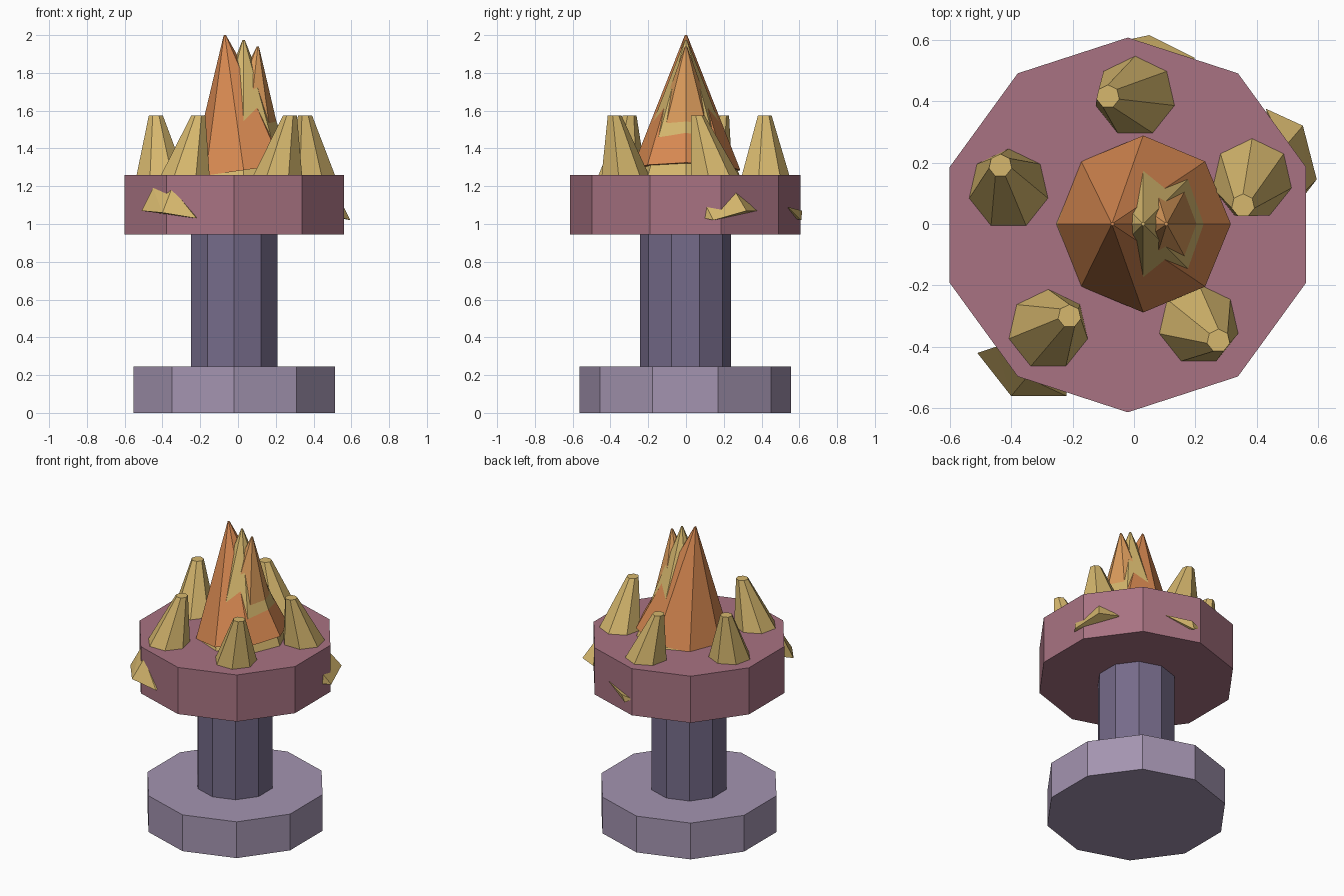
import bpy, bmesh, math
from mathutils import Vector

cube = bpy.data.objects.get("Cube")
if cube:
    bpy.data.objects.remove(cube, do_unlink=True)


def to_linear(c):
    return c / 12.92 if c <= 0.04045 else ((c + 0.055) / 1.055) ** 2.4


def material(name, *srgb):
    color = [to_linear(c) for c in srgb] + [1]
    mat = bpy.data.materials.new(name)
    mat.use_nodes = True
    mat.diffuse_color = color
    mat.node_tree.nodes["Principled BSDF"].inputs["Base Color"].default_value = color
    return mat


lilac = material("lilac", 0.64, 0.58, 0.69)
violet = material("violet", 0.46, 0.42, 0.54)
mauve = material("mauve", 0.66, 0.45, 0.51)
sand = material("sand", 0.84, 0.72, 0.43)
orange = material("orange", 0.85, 0.54, 0.32)
amber = material("amber", 0.86, 0.61, 0.36)


def finish(name, bm, mat):
    bmesh.ops.recalc_face_normals(bm, faces=bm.faces)
    mesh = bpy.data.meshes.new(name)
    bm.to_mesh(mesh)
    bm.free()
    mesh.materials.append(mat)
    obj = bpy.data.objects.new(name, mesh)
    bpy.context.collection.objects.link(obj)
    return obj


def frustum(name, mat, base, top, r_base, r_top, sides, tilt=False):
    """Flat-sided frustum between two points; tilt squares its ends to the axis."""
    base, top = Vector(base), Vector(top)
    up = Vector((0, 0, 1))
    turn = up.rotation_difference(top - base if tilt else up)
    bm = bmesh.new()
    rings = []
    for center, radius in ((base, r_base), (top, r_top)):
        ring = []
        for i in range(sides):
            a = math.pi / 2 + math.tau * i / sides
            ring.append(bm.verts.new(center + turn @ Vector((radius * math.cos(a), radius * math.sin(a), 0))))
        rings.append(ring)
    low, high = rings
    bm.faces.new(low[::-1])
    bm.faces.new(high)
    for i in range(sides):
        j = (i + 1) % sides
        bm.faces.new((low[i], low[j], high[j], high[i]))
    return finish(name, bm, mat)


def shard(name, points):
    """Faceted chip made as the hull of a few corner points."""
    bm = bmesh.new()
    for p in points:
        bm.verts.new(p)
    result = bmesh.ops.convex_hull(bm, input=bm.verts)
    spare = [v for v in result["geom_interior"] if isinstance(v, bmesh.types.BMVert)]
    bmesh.ops.delete(bm, geom=spare, context="VERTS")
    return finish(name, bm, sand)


# Pedestal: three stacked ten-sided drums
CX, CY = -0.02, -0.003
for name, mat, radius, z0, z1 in (
    ("base", lilac, 0.56, 0, 0.245),
    ("column", violet, 0.241, 0.245, 0.945),
    ("top_plate", mauve, 0.61, 0.945, 1.26),
):
    frustum(name, mat, (CX, CY, z0), (CX, CY, z1), radius, radius, 10)

# Central cluster of three overlapping peaks
frustum("main_peak", orange, (0.03, 0, 1.285), (-0.07, 0, 2.0), 0.288, 0.006, 8, True)
frustum("middle_peak", sand, (0.03, 0, 1.26), (0.03, 0, 1.975), 0.283, 0.006, 8)
frustum("side_peak", amber, (0.03, 0, 1.27), (0.105, 0, 1.94), 0.245, 0.006, 8, True)

# Ring of leaning blunt spikes
spikes = (
    ("back_spike", 0.005, 0.415, -0.085, 0.415),
    ("left_spike", 0.385, 0.148, 0.355, 0.06),
    ("front_left_spike", 0.21, -0.327, 0.275, -0.38),
    ("front_right_spike", -0.28, -0.345, -0.21, -0.3),
    ("right_spike", -0.408, 0.112, -0.435, 0.19),
)
for name, bx, by, tx, ty in spikes:
    frustum(name, sand, (bx, by, 1.255), (tx, ty, 1.575), 0.133, 0.038, 7)

# Chips half sunk in the rim of the plate
shard("front_shard", (
    (-0.51, -0.42, 1.07), (-0.4, -0.56, 1.06), (-0.22, -0.56, 1.03),
    (-0.45, -0.4, 1.19), (-0.35, -0.5, 1.19), (-0.22, -0.5, 1.06), (-0.4, -0.4, 1.06),
))
shard("left_shard", (
    (0.43, 0.375, 1.07), (0.55, 0.32, 1.07), (0.595, 0.145, 1.02),
    (0.56, 0.1, 1.03), (0.56, 0.11, 1.09), (0.49, 0.25, 1.19), (0.45, 0.25, 1.05),
))
shard("back_shard", (
    (0.2, 0.54, 1.09), (0.05, 0.615, 1.07), (0.03, 0.61, 1.02),
    (-0.02, 0.6, 1.05), (0.1, 0.5, 1.05),
))
